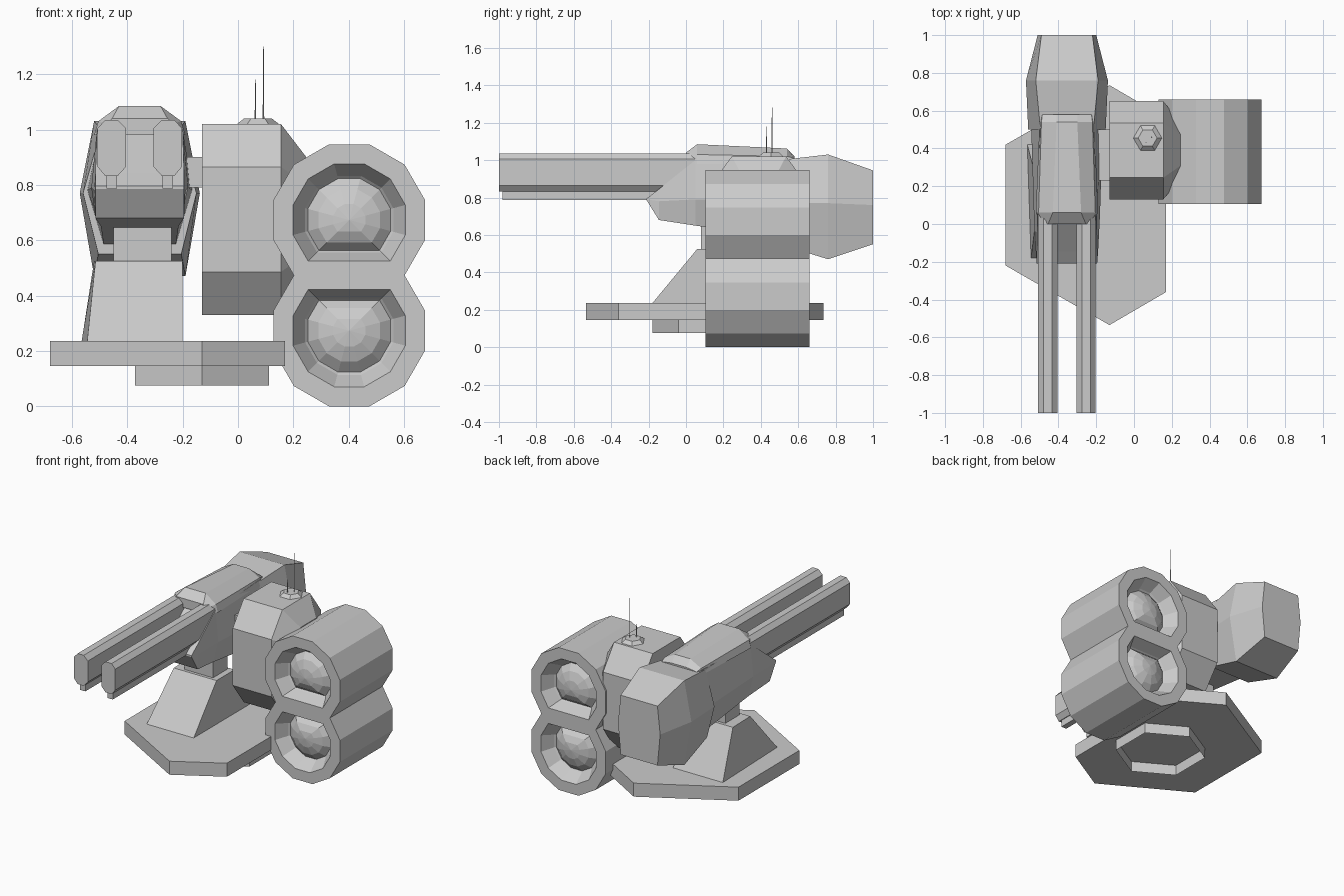
import bpy, bmesh, math

if "Cube" in bpy.data.objects:
    bpy.data.objects.remove(bpy.data.objects["Cube"])

GUN_X = -0.355  # mirror line of the twin gun


def make(name, bm):
    bmesh.ops.remove_doubles(bm, verts=bm.verts, dist=1e-4)
    bmesh.ops.recalc_face_normals(bm, faces=bm.faces)
    me = bpy.data.meshes.new(name)
    bm.to_mesh(me)
    bm.free()
    ob = bpy.data.objects.new(name, me)
    bpy.context.collection.objects.link(ob)
    return ob


def add_loft(bm, rings, cap=True, skip=()):
    """Bridge equal-length rings; skip holds (ring, side) quads to leave out."""
    vs = [[bm.verts.new(p) for p in r] for r in rings]
    n = len(rings[0])
    for i in range(len(vs) - 1):
        for j in range(n):
            if (i, j) not in skip:
                k = (j + 1) % n
                bm.faces.new((vs[i][j], vs[i][k], vs[i + 1][k], vs[i + 1][j]))
    if cap:
        bm.faces.new(vs[0])
        bm.faces.new(vs[-1])


def loft(name, rings, cap=True):
    bm = bmesh.new()
    add_loft(bm, rings, cap)
    return make(name, bm)


def box(name, x0, x1, y0, y1, z0, z1):
    return loft(name, [[(x0, y0, z), (x1, y0, z), (x1, y1, z), (x0, y1, z)] for z in (z0, z1)])


def ngon(cx, cy, z, r, n=6, start=0.0):
    return [(cx + r * math.cos(start + math.tau * i / n),
             cy + r * math.sin(start + math.tau * i / n), z) for i in range(n)]


def section(y, zt, wt, zm, wm, zb, wb):
    """Six-sided gun cross-section: top, middle and bottom height and half width."""
    half = [(wt, zt), (wm, zm), (wb, zb)]
    return [(GUN_X + w, y, z) for w, z in half] + [(GUN_X - w, y, z) for w, z in reversed(half)]


# Base plate: hexagon cut off on the right, with an open collar below
plate = [(-.68, .42), (-.68, -.22), (-.13, -.535), (.17, -.36), (.17, .56), (-.13, .735)]
loft("base_plate", [[(x, y, z) for x, y in plate] for z in (.145, .235)])
loft("base_collar", [ngon(-.13, .1, z, .28, start=math.pi / 6) for z in (.075, .145)], cap=False)

# Sloped pedestal and neck
loft("pedestal", [
    [(-.545, -.18, .235), (-.2, -.18, .235), (-.2, .42, .235), (-.565, .42, .235)],
    [(-.515, .06, .525), (-.2, .06, .525), (-.2, .25, .525), (-.52, .25, .525)]])
box("neck", -.45, -.24, .08, .23, .52, .72)

# Gun housing, rear block and top cover
loft("gun_housing", [
    section(-.21, .795, .16, .79, .16, .785, .16),
    section(-.145, .845, .16, .78, .165, .68, .16),
    section(.05, 1.0, .155, .79, .175, .65, .14),
    section(.55, 1.01, .14, .78, .19, .58, .13)])
loft("rear_block", [
    section(.5, 1.0, .14, .77, .205, .55, .15),
    section(.76, 1.03, .165, .77, .217, .47, .165),
    section(1.0, .945, .135, .76, .155, .55, .135)])
loft("top_cover", [
    section(.0, 1.04, .1, 1.02, .12, .98, .13),
    section(.06, 1.085, .075, 1.03, .15, .98, .165),
    section(.54, 1.062, .055, 1.02, .135, .98, .145),
    section(.58, 1.02, .055, 1.01, .13, .98, .135)])

# Twin barrels, each with a rail underneath
profile = [(.152, 1.005), (.125, 1.035), (.08, 1.035), (.05, 1.005),
           (.05, .865), (.08, .832), (.125, .832), (.152, .865)]
for side, s in (("left", -1), ("right", 1)):
    loft(side + "_barrel", [[(GUN_X + s * x, y, z) for x, z in profile] for y in (-1, .1)])
    a, b = sorted((GUN_X + s * .082, GUN_X + s * .12))
    box(side + "_barrel_rail", a, b, -.98, -.1, .787, .835)

# Axle between gun and launcher
box("axle", -.24, -.12, .23, .5, .79, .9)

# Launcher body: bevelled block tapering into the pods
block = [(-.26, -.19), (-.26, .19), (-.145, .345), (.145, .345),
         (.26, .19), (.26, -.19), (.145, -.345), (-.145, -.345)]
loft("launcher_body", [[(x, .39 + y * sy, .675 + z * sz) for y, z in block]
                       for x, sy, sz in ((-.13, 1, 1), (.155, 1, 1), (.245, .57, .66))])

# Double pod: two twelve-sided drums joined at a flat, domes in both ends
R = .283
angles = [math.radians(-45 + 30 * i) for i in range(10)]
# (distance in from the end, radius) from dome tip to outer rim
steps = [(.025, 0), (.032, .06), (.052, .115), (.085, .155), (.075, .165), (.0, .21), (.0, R)]
bm = bmesh.new()
for cz, flip in ((.673, 1), (.273, -1)):
    ends = [(.105 + d, r) for d, r in steps] + [(.66 - d, r) for d, r in reversed(steps)]
    rings = [[(.402 + r * math.cos(a), y, cz + flip * r * math.sin(a)) for a in angles]
             for y, r in ends]
    add_loft(bm, rings, cap=False, skip={(len(steps) - 1, 9)})
make("launcher_pods", bm)

# Antenna mount and two whips
loft("antenna_mount", [ngon(.072, .455, z, r) for z, r in ((1.015, .082), (1.04, .05))])
for name, x, y, top in (("tall_antenna", .092, .46, 1.3), ("short_antenna", .063, .43, 1.18)):
    loft(name, [ngon(x, y, z, r, 4) for z, r in ((1.03, .003), (top, .001))])
